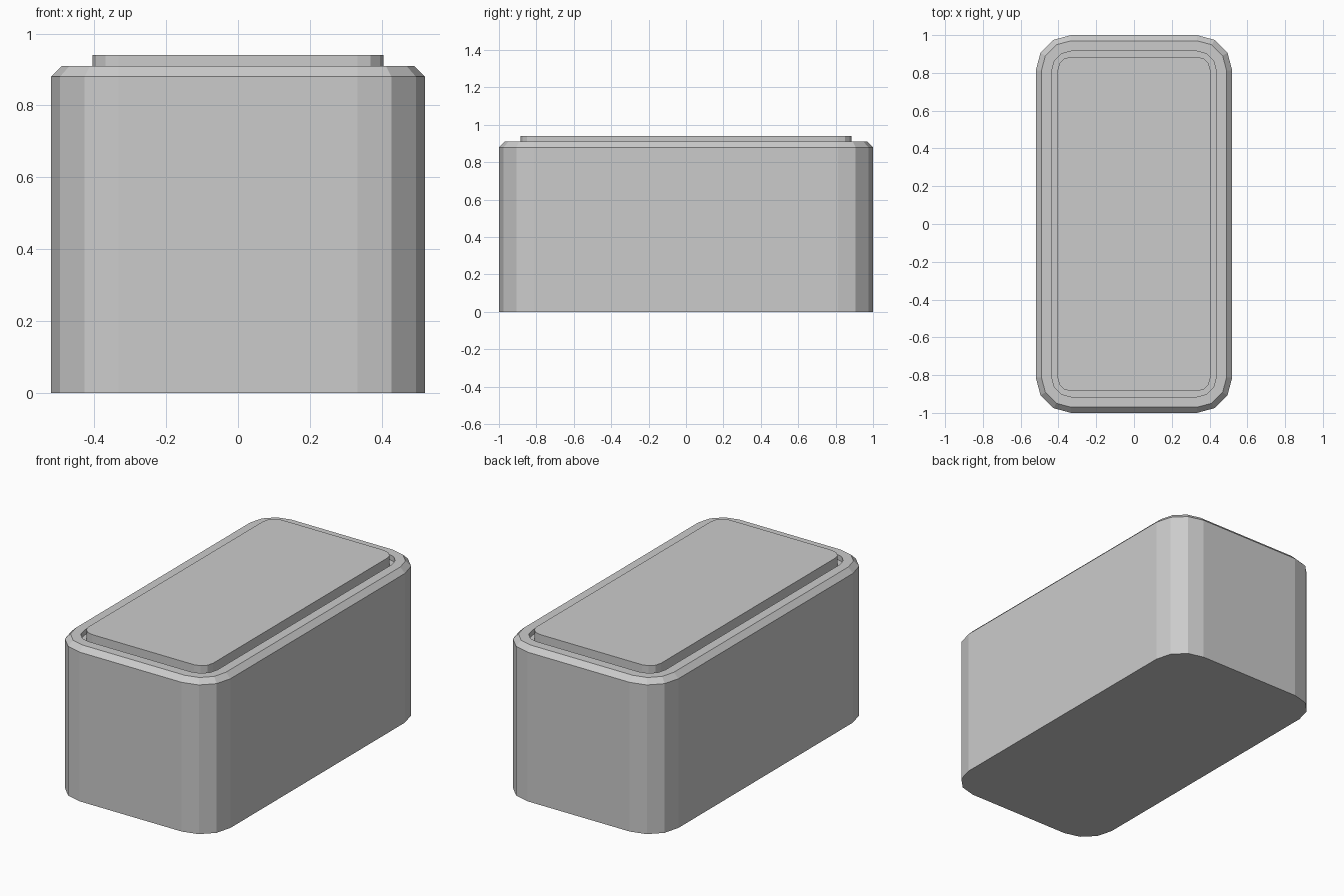
import bpy, bmesh
from math import sin, cos, pi

if "Cube" in bpy.data.objects:
    bpy.data.objects.remove(bpy.data.objects["Cube"])

HALF_X, HALF_Y, RADIUS, SEGMENTS = 0.52, 1.0, 0.187, 3


def outline(inset):
    """Rounded rectangle, inset evenly from the outer wall."""
    r = RADIUS - inset
    cx, cy = HALF_X - RADIUS, HALF_Y - RADIUS
    points = []
    for i, (sx, sy) in enumerate([(1, 1), (-1, 1), (-1, -1), (1, -1)]):
        for k in range(SEGMENTS + 1):
            a = i * pi / 2 + k * pi / 2 / SEGMENTS
            points.append((sx * cx + r * cos(a), sy * cy + r * sin(a)))
    return points


def stacked(name, profile):
    """Closed solid from (inset, height) rings, bottom to top."""
    bm = bmesh.new()
    rings = [[bm.verts.new((x, y, z)) for x, y in outline(inset)]
             for inset, z in profile]
    n = len(rings[0])
    for low, high in zip(rings, rings[1:]):
        for i in range(n):
            j = (i + 1) % n
            bm.faces.new((low[i], low[j], high[j], high[i]))
    bm.faces.new(rings[0][::-1])
    bm.faces.new(rings[-1])
    bmesh.ops.recalc_face_normals(bm, faces=bm.faces)
    mesh = bpy.data.meshes.new(name)
    bm.to_mesh(mesh)
    bm.free()
    obj = bpy.data.objects.new(name, mesh)
    bpy.context.collection.objects.link(obj)
    return obj


# Block: wall, chamfer, rim, narrow groove, raised top panel
stacked("rounded_block", [
    (0.0, 0.0), (0.0, 0.88),
    (0.03, 0.91), (0.085, 0.91),
    (0.085, 0.88), (0.115, 0.88),
    (0.115, 0.94),
])
